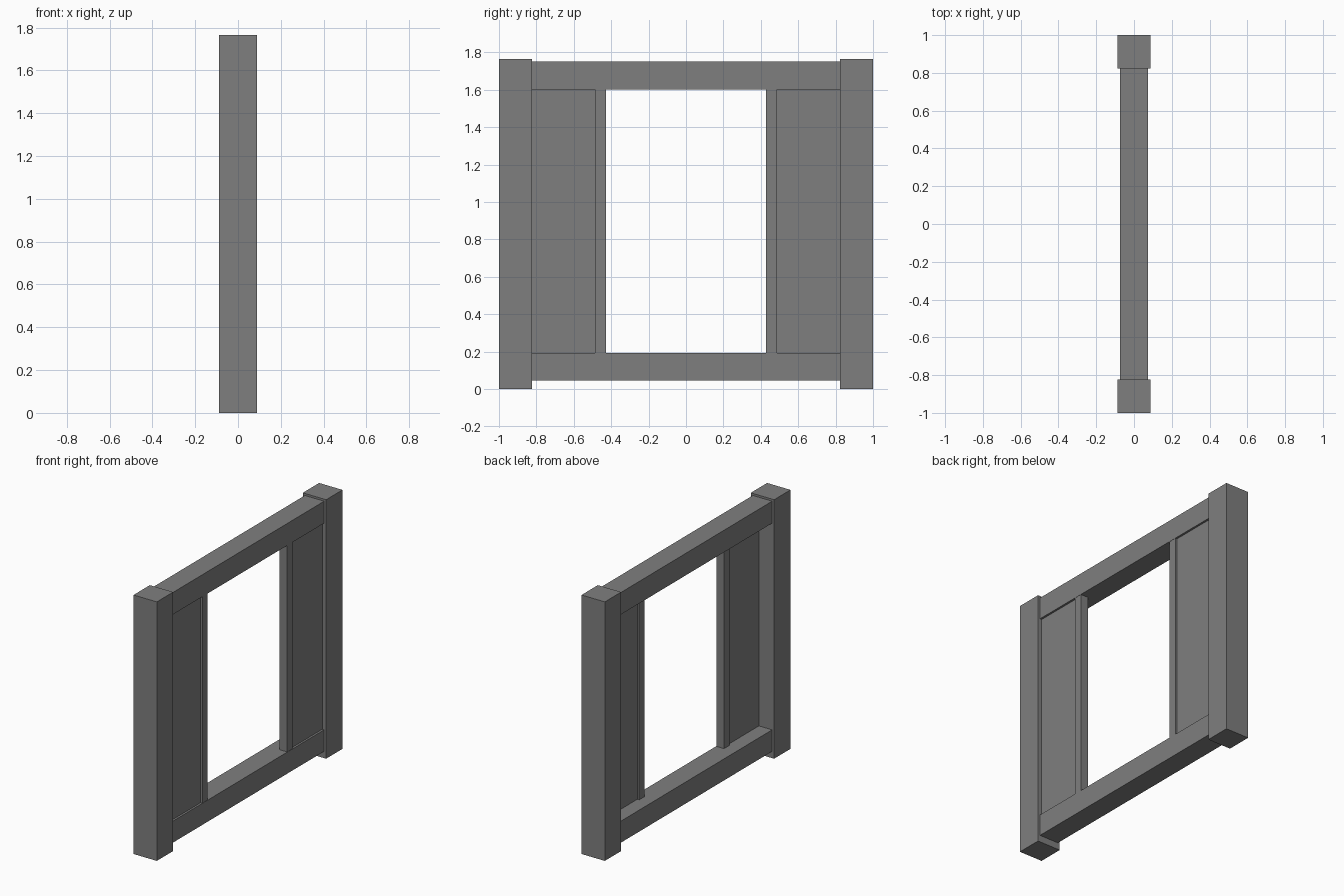
import bpy
import bmesh
from mathutils import Vector

if "Cube" in bpy.data.objects:
    bpy.data.objects.remove(bpy.data.objects["Cube"])

# Dark grey finish shared by every part
finish = bpy.data.materials.new("dark_grey")
finish.diffuse_color = (0.212, 0.212, 0.212, 1)
finish.use_nodes = True
finish.node_tree.nodes["Principled BSDF"].inputs["Base Color"].default_value = finish.diffuse_color


def box(name, lo, hi):
    """Axis-aligned box between two corners."""
    lo, hi = Vector(lo), Vector(hi)
    mesh = bpy.data.meshes.new(name)
    bm = bmesh.new()
    bmesh.ops.create_cube(bm, size=1)
    bmesh.ops.scale(bm, vec=hi - lo, verts=bm.verts)
    bmesh.ops.translate(bm, vec=(lo + hi) / 2, verts=bm.verts)
    bm.to_mesh(mesh)
    bm.free()
    mesh.materials.append(finish)
    obj = bpy.data.objects.new(name, mesh)
    bpy.context.collection.objects.link(obj)
    return obj


def box_pair(name, x, y, z):
    """The same box on the left and right of the opening."""
    for side, (y0, y1) in (("right", y), ("left", (-y[1], -y[0]))):
        box(f"{side}_{name}", (x[0], y0, z[0]), (x[1], y1, z[1]))


POST = 0.088      # half thickness of the posts
RAIL = 0.073      # half thickness of the rails
INNER = 0.824     # inner face of the posts
SILL, HEAD = 0.193, 1.602   # bottom and top of the opening

# Square corner posts
box_pair("post", (-POST, POST), (INNER, 1.0), (0, 1.766))

# Rails between the posts
box("bottom_rail", (-RAIL, -INNER, 0.046), (RAIL, INNER, SILL))
box("top_rail", (-RAIL, -INNER, HEAD), (RAIL, INNER, 1.752))

# Thin side panels, set towards +x, each edged by a slim stile
box_pair("panel", (0.027, 0.059), (0.486, INNER), (SILL, HEAD))
box_pair("stile", (0.013, 0.071), (0.428, 0.486), (SILL, HEAD))
